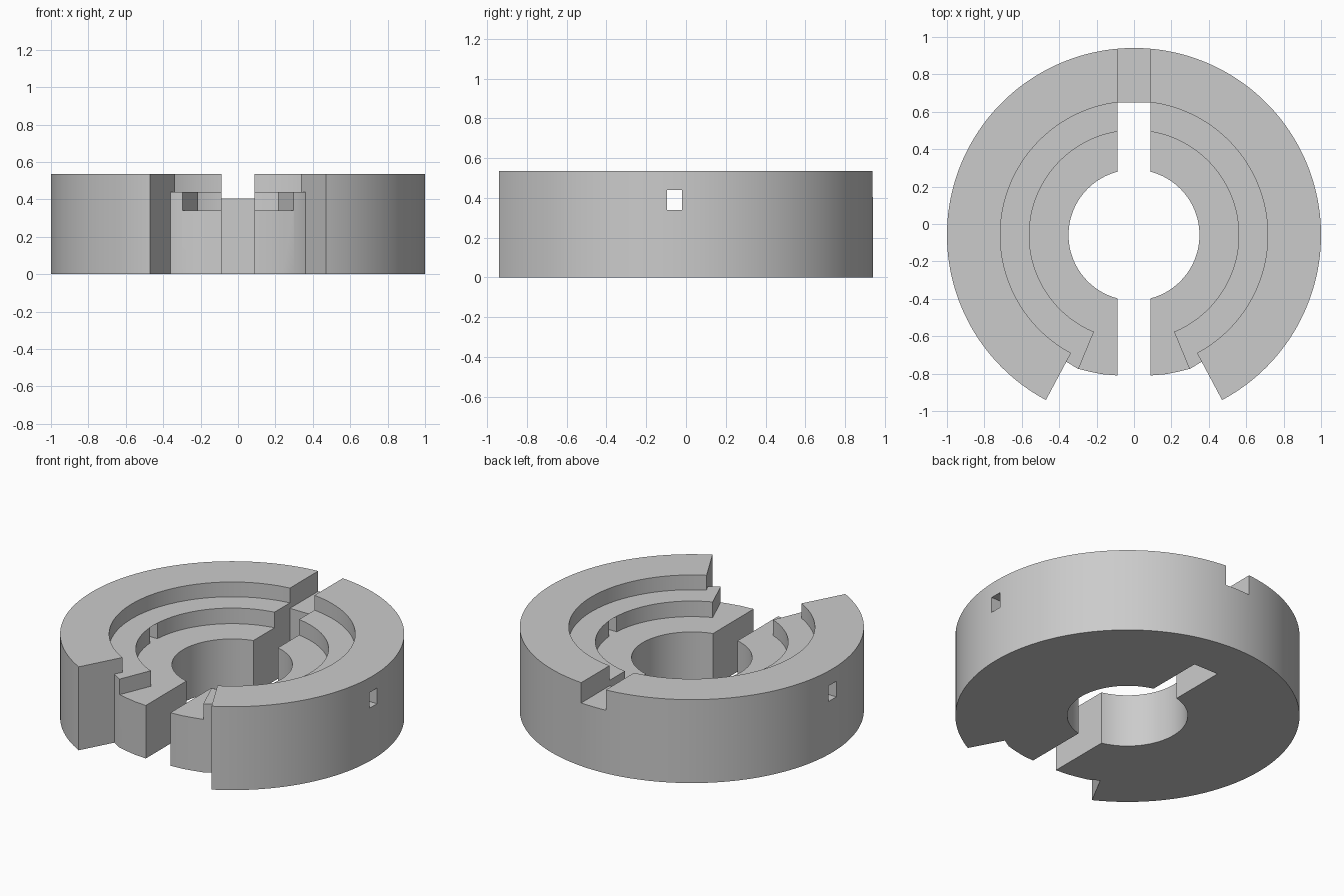
import bpy, bmesh, math

if "Cube" in bpy.data.objects:
    bpy.data.objects.remove(bpy.data.objects["Cube"])

CY = -0.059                    # centre of all the arcs on y
TOP, STEP, FLOOR, NOTCH = 0.535, 0.44, 0.34, 0.405
R_OUT, R_STEP, R_POCKET, R_HOLE = 1.0, 0.715, 0.56, 0.35
SLOT = 0.087                   # half width of the long slot
CUT = math.radians(61.9)       # front opening of the outer wall
LEDGE_END = math.radians(67.5) # where the ledge stops


def polar(r, a):
    return (r * math.cos(a), CY + r * math.sin(a))


def arc(r, a0, a1, n=72):
    return [polar(r, a0 + (a1 - a0) * i / n) for i in range(n + 1)]


def slot_angle(r):
    return math.acos(SLOT / r)


def mirrored(half):
    return half + [(-x, y) for x, y in reversed(half) if abs(x) > 1e-6]


def prism(name, points, z0, z1):
    bm = bmesh.new()
    face = bm.faces.new([bm.verts.new((x, y, z0)) for x, y in points])
    new = bmesh.ops.extrude_face_region(bm, geom=[face])["geom"]
    bmesh.ops.translate(bm, vec=(0, 0, z1 - z0),
                        verts=[v for v in new if isinstance(v, bmesh.types.BMVert)])
    bmesh.ops.recalc_face_normals(bm, faces=bm.faces[:])
    mesh = bpy.data.meshes.new(name)
    bm.to_mesh(mesh)
    bm.free()
    ob = bpy.data.objects.new(name, mesh)
    bpy.context.collection.objects.link(ob)
    return ob


def rect(x0, x1, y0, y1):
    return [(x0, y0), (x1, y0), (x1, y1), (x0, y1)]


# Slotted ring body: half outline from the back centre round to the slot end
half = arc(R_OUT, math.pi / 2, -CUT, 100)
half += [polar(R_STEP + 0.053, -CUT), (0.30, -0.774), (0.235, -0.79),
         (0.17, -0.803), (SLOT, -0.81)]
half += arc(R_HOLE, -slot_angle(R_HOLE), slot_angle(R_HOLE), 48)
half += [polar(R_STEP, slot_angle(R_STEP))]
body = prism("slotted_ring", mirrored(half), 0, TOP)

# Recess above the ledge, open at the front
recess = [polar(0.95, -CUT)] + arc(R_STEP, -CUT, slot_angle(R_STEP))
# Deeper pocket inside the ledge, also open at the front
pocket = [polar(0.95, -LEDGE_END)] + arc(R_POCKET, -LEDGE_END, math.pi / 2)

cutters = [
    prism("recess_cutter", mirrored(recess), STEP, 0.8),
    prism("pocket_cutter", mirrored(pocket), FLOOR, 0.8),
    prism("back_notch_cutter", rect(-SLOT, SLOT, 0.4, 1.2), NOTCH, 0.8),
    prism("cross_hole_cutter", rect(-1.2, 1.2, -0.096, -0.019), FLOOR, STEP),
]

bpy.context.view_layer.objects.active = body
body.select_set(True)
for cutter in cutters:
    cutter.hide_render = True
    mod = body.modifiers.new(cutter.name, "BOOLEAN")
    mod.operation = "DIFFERENCE"
    mod.solver = "EXACT"
    mod.object = cutter
    bpy.ops.object.modifier_apply(modifier=mod.name)
    bpy.data.objects.remove(cutter)

bpy.ops.object.shade_smooth_by_angle(angle=math.radians(20))
